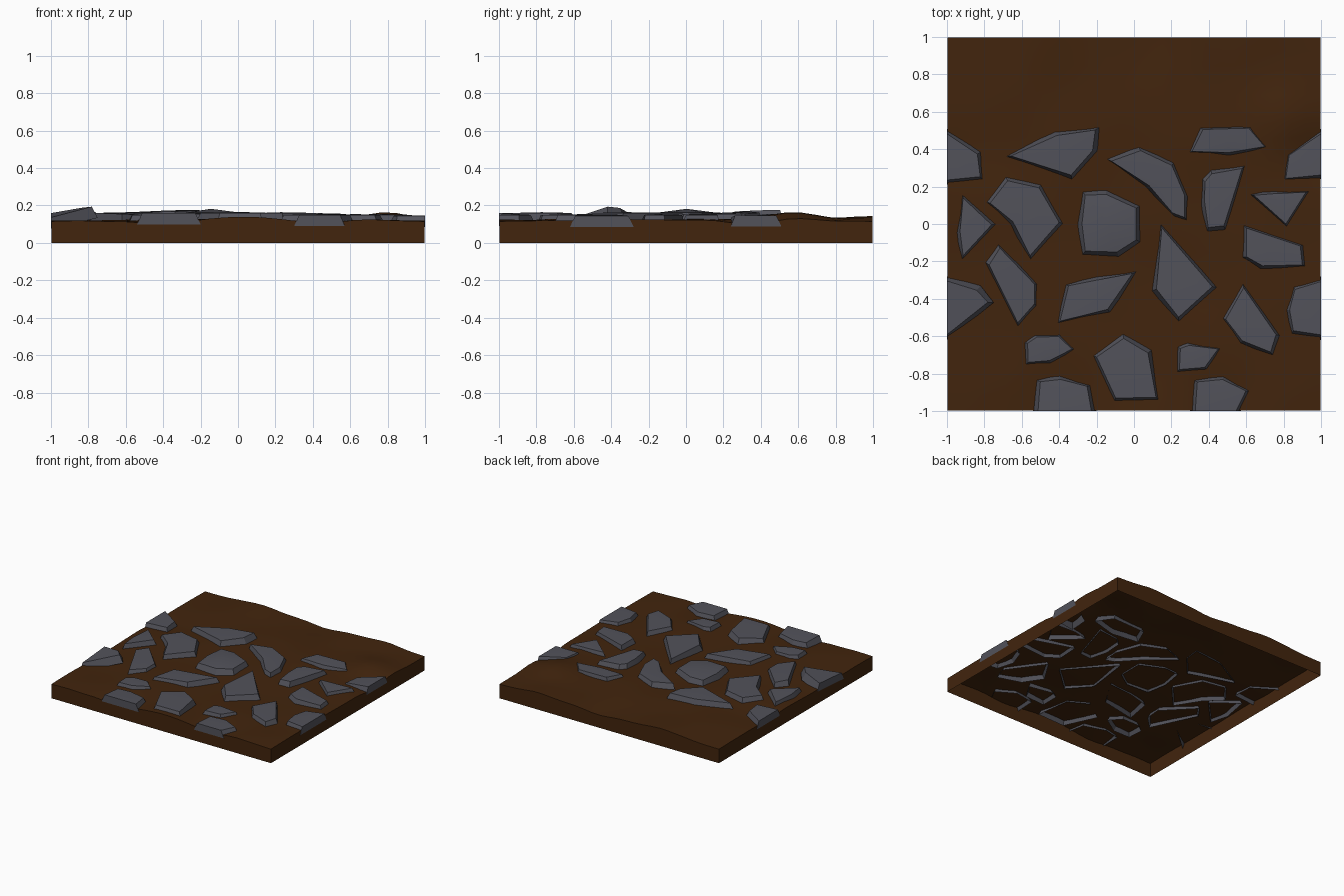
import bpy
import bmesh
import math
from mathutils import Vector, noise

cube = bpy.data.objects.get("Cube")
if cube:
    bpy.data.objects.remove(cube, do_unlink=True)


def make_material(name, rgb):
    mat = bpy.data.materials.new(name)
    mat.use_nodes = True
    colour = (*rgb, 1)
    mat.diffuse_color = colour
    shader = mat.node_tree.nodes["Principled BSDF"]
    shader.inputs["Base Color"].default_value = colour
    shader.inputs["Roughness"].default_value = 0.9
    return mat


soil = make_material("soil brown", (0.054, 0.018, 0.004))
slate = make_material("slate grey", (0.084, 0.084, 0.102))


def finish(bm, name, mat, angle):
    mesh = bpy.data.meshes.new(name)
    bm.to_mesh(mesh)
    bm.free()
    mesh.materials.append(mat)
    obj = bpy.data.objects.new(name, mesh)
    bpy.context.collection.objects.link(obj)
    bpy.ops.object.select_all(action="DESELECT")
    obj.select_set(True)
    bpy.context.view_layer.objects.active = obj
    bpy.ops.object.shade_smooth_by_angle(angle=math.radians(angle))
    return obj


# Gentle mounds and hollows in the soil: x, y, height, radius
MOUNDS = [
    (0.8, 0.58, 0.04, 0.18), (-0.5, 0.72, 0.012, 0.3),
    (0.05, -1, 0.016, 0.2), (0.1, 1, -0.02, 0.15),
    (-0.45, 1, 0.016, 0.15), (0.65, 1, 0.014, 0.15),
    (1, 0.36, -0.035, 0.15), (-1, 0.36, -0.015, 0.15),
    (-0.38, -1, -0.02, 0.18), (0.45, -1, -0.02, 0.15),
    (-0.75, -1, -0.012, 0.12),
]


def ground_height(x, y):
    z = 0.122 + 0.014 * noise.noise(Vector((x * 2.5, y * 2.5, 0.3)))
    for mx, my, height, radius in MOUNDS:
        z += height * math.exp(-((x - mx) ** 2 + (y - my) ** 2) / radius ** 2)
    corner = max(0, abs(x) + abs(y) - 1.7) / 0.3
    return z + (0.115 - z) * min(1, corner)


# Soil slab: uneven top with side walls, open underneath
def build_soil():
    bm = bmesh.new()
    bmesh.ops.create_grid(bm, x_segments=26, y_segments=26, size=0.998)
    for v in bm.verts:
        v.co.z = ground_height(v.co.x, v.co.y)
    border = [e for e in bm.edges if e.is_boundary]
    walls = bmesh.ops.extrude_edge_only(bm, edges=border)["geom"]
    for v in walls:
        if isinstance(v, bmesh.types.BMVert):
            v.co.z = 0
    bmesh.ops.recalc_face_normals(bm, faces=bm.faces)
    finish(bm, "soil_slab", soil, 35)


# Stone: outline in hundredths, bevelled sides, tilted and slightly domed top
def stone(name, *outline, top=0.155, tilt=(0, 0), dome=0.004, inset=0.032):
    points = [Vector(p) / 100 for p in outline]
    area = sum(a.cross(b) for a, b in zip(points, points[1:] + points[:1]))
    if area < 0:
        points.reverse()
    centre = sum(points, Vector((0, 0))) / len(points)
    bm = bmesh.new()
    low, high = [], []
    for p in points:
        q = p + (centre - p).normalized() * inset
        # keep cut stones flush with the slab border
        for axis in range(2):
            if abs(p[axis]) > 0.995:
                q[axis] = p[axis]
        z = top + (q - centre).dot(Vector(tilt))
        low.append(bm.verts.new((p.x, p.y, z - 0.06)))
        high.append(bm.verts.new((q.x, q.y, z)))
    peak = bm.verts.new((centre.x, centre.y, top + dome))
    for i in range(len(points)):
        j = (i + 1) % len(points)
        bm.faces.new((low[i], low[j], high[j], high[i]))
        bm.faces.new((high[i], high[j], peak))
    finish(bm, name, slate, 20)


build_soil()

# Back row
stone("back_right_border_stone", (-100, 51), (-81, 39), (-80, 23), (-100, 21),
      top=0.15)
stone("back_wedge_stone", (-69, 36), (-43, 50), (-18, 52), (-19, 39), (-33, 23),
      top=0.17, tilt=(0.03, 0.02))
stone("back_curved_stone", (-15, 35), (2, 42), (22, 34), (30, 14), (29, 1),
      (22, 3), (5, 20), top=0.158, tilt=(-0.04, 0))
stone("back_long_stone", (28, 38), (34, 52), (64, 53), (73, 41), (51, 35),
      top=0.15, tilt=(0, 0.03))
stone("back_left_border_stone", (100, 51), (80, 38), (79, 22), (100, 24),
      top=0.142, tilt=(0.05, 0))

# Middle rows
stone("tall_block_stone", (36, 25), (41, 30), (60, 32), (49, -4), (39, -5),
      (35, 10))
stone("arrow_stone", (61, 16), (74, 19), (95, 18), (82, -3), top=0.15)
stone("leaf_stone", (-80, 12), (-69, 26), (-49, 22), (-37, 0), (-55, -20),
      (-67, -1), top=0.16)
stone("narrow_stone", (-92, 17), (-73, 0), (-92, -20), (-96, -5),
      tilt=(0.08, 0))
stone("domed_stone", (-28, 18), (-15, 19), (4, 10), (4, -10), (-8, -18),
      (-28, -17), (-31, 0), top=0.162, dome=0.02)
stone("kite_stone", (14, 1), (45, -34), (24, -53), (9, -36), top=0.16)
stone("side_long_stone", (58, 0), (92, -11), (93, -23), (67, -25), (57, -18),
      top=0.15)
stone("slanted_stone", (-80, -20), (-73, -10), (-50, -32), (-51, -45),
      (-62, -56), top=0.155, tilt=(-0.04, 0))
stone("blade_stone", (-38, -32), (-20, -27), (2, -25), (-12, -48), (-42, -54),
      top=0.155)

# Front rows
stone("raised_border_stone", (-100, -28), (-82, -33), (-75, -42), (-100, -62),
      top=0.172, tilt=(0.2, 0.08), dome=0)
stone("front_left_border_stone", (100, -28), (85, -32), (80, -46), (84, -60),
      (100, -62), top=0.145)
stone("front_shard_stone", (58, -31), (79, -60), (75, -71), (56, -65),
      (46, -50), top=0.15)
stone("small_right_stone", (-60, -63), (-54, -58), (-38, -58), (-30, -67),
      (-44, -76), (-59, -76), top=0.148)
stone("front_shield_stone", (-23, -70), (-6, -58), (10, -67), (14, -95),
      (-11, -96), top=0.16)
stone("small_left_stone", (22, -65), (28, -62), (48, -66), (40, -79),
      (22, -80), top=0.148)
stone("front_right_border_stone_low", (-54, -100), (-53, -83), (-40, -80),
      (-22, -86), (-20, -100), top=0.155, tilt=(0, -0.04))
stone("front_left_border_stone_low", (30, -100), (31, -83), (48, -80),
      (63, -89), (57, -100), top=0.15)
